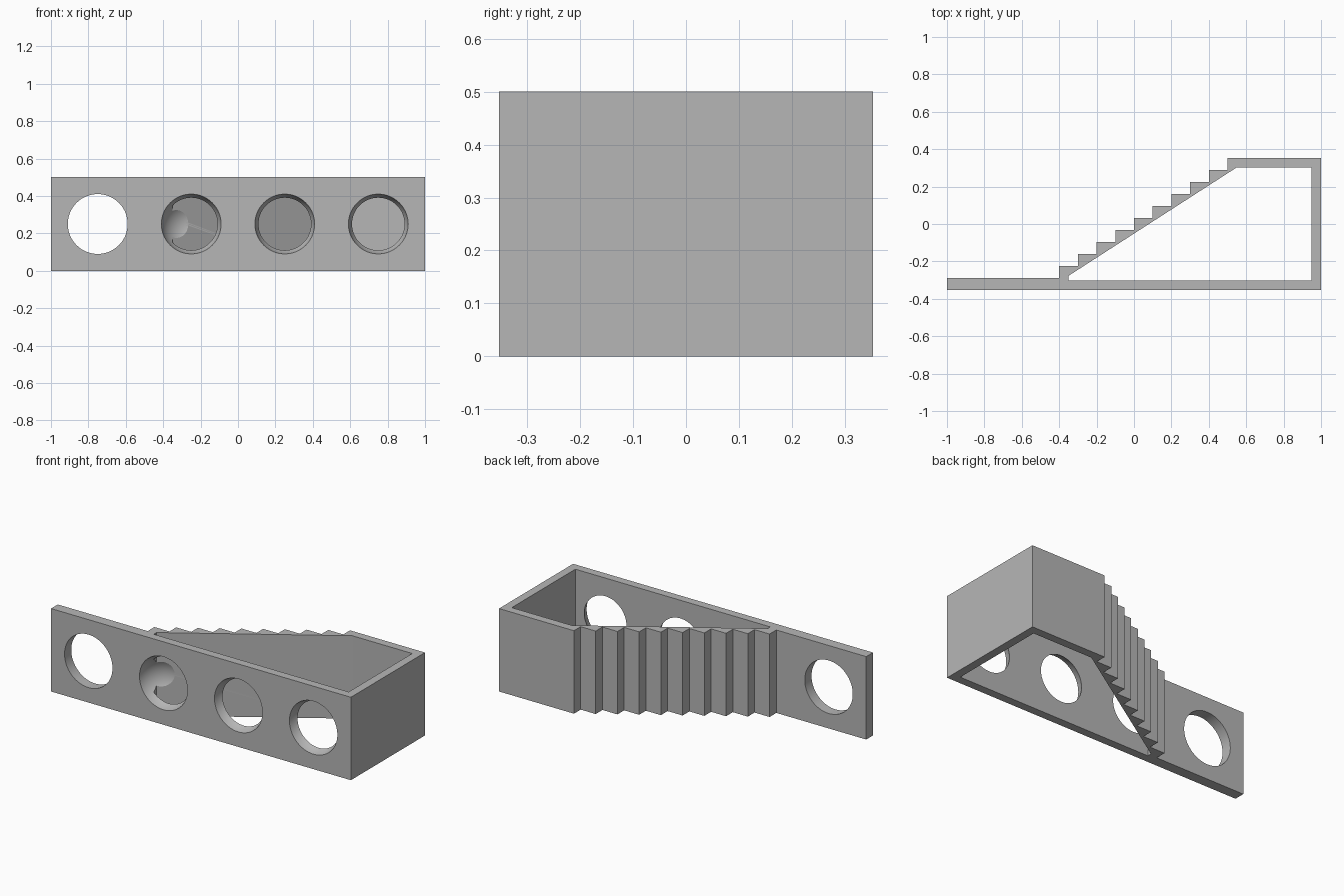
import bpy, bmesh, math
from mathutils import Matrix, Vector

cube = bpy.data.objects.get("Cube")
if cube:
    bpy.data.objects.remove(cube, do_unlink=True)

HEIGHT = 0.5
HALF_DEPTH = 0.353
WALL = 0.05
RISE = 0.0642
STEPS = 10

grey = bpy.data.materials.new("plain grey")
grey.use_nodes = True
color = (0.47, 0.47, 0.47, 1)
grey.diffuse_color = color
grey.node_tree.nodes["Principled BSDF"].inputs["Base Color"].default_value = color


def to_object(name, bm):
    bmesh.ops.recalc_face_normals(bm, faces=bm.faces)
    mesh = bpy.data.meshes.new(name)
    bm.to_mesh(mesh)
    bm.free()
    mesh.materials.append(grey)
    obj = bpy.data.objects.new(name, mesh)
    bpy.context.collection.objects.link(obj)
    return obj


def prism(name, outline, z0, z1):
    bm = bmesh.new()
    face = bm.faces.new([bm.verts.new((x, y, z0)) for x, y in outline])
    result = bmesh.ops.extrude_face_region(bm, geom=[face])
    top = [v for v in result["geom"] if isinstance(v, bmesh.types.BMVert)]
    bmesh.ops.translate(bm, verts=top, vec=(0, 0, z1 - z0))
    return to_object(name, bm)


def cut(target, cutter):
    cutter.hide_render = True
    mod = target.modifiers.new("cut", 'BOOLEAN')
    mod.operation = 'DIFFERENCE'
    mod.solver = 'EXACT'
    mod.object = cutter
    bpy.context.view_layer.objects.active = target
    bpy.ops.object.modifier_apply(modifier=mod.name)
    bpy.data.objects.remove(cutter, do_unlink=True)


# Body outline: straight front and end, staircase along the back
outline = [(-1, -HALF_DEPTH), (1, -HALF_DEPTH), (1, HALF_DEPTH)]
for i in range(STEPS, 0, -1):
    x = -0.5 + 0.1 * i
    y = -HALF_DEPTH + RISE * (i + 1)
    outline += [(x, y), (x, y - RISE)]
outline.append((-1, -HALF_DEPTH + RISE))
body = prism("stepped_body", outline, 0, HEIGHT)

# Open core with a sloping back wall
inner = HALF_DEPTH - WALL
core = [(-0.35, -inner), (1 - WALL, -inner), (1 - WALL, inner),
        (0.55, inner), (-0.35, -0.277)]
cut(body, prism("core_cutter", core, -0.1, HEIGHT + 0.1))

# Round through hole in the thin end
turn = Matrix.Rotation(math.pi / 2, 4, 'X')
bm = bmesh.new()
bmesh.ops.create_cone(bm, cap_ends=True, segments=64, radius1=0.16, radius2=0.16,
                      depth=0.3, matrix=Matrix.Translation((-0.75, -0.33, 0.25)) @ turn)
cut(body, to_object("hole_cutter", bm))

# Spherical sockets in the front wall
for x in (-0.25, 0.25, 0.75):
    bm = bmesh.new()
    bmesh.ops.create_uvsphere(bm, u_segments=64, v_segments=32, radius=0.163,
                              matrix=Matrix.Translation((x, -0.385, 0.25)) @ turn)
    cut(body, to_object("socket_cutter", bm))

# Smooth hole walls, crisp edges elsewhere
bpy.ops.object.select_all(action='DESELECT')
body.select_set(True)
bpy.context.view_layer.objects.active = body
bpy.ops.object.shade_smooth_by_angle(angle=math.radians(25))
